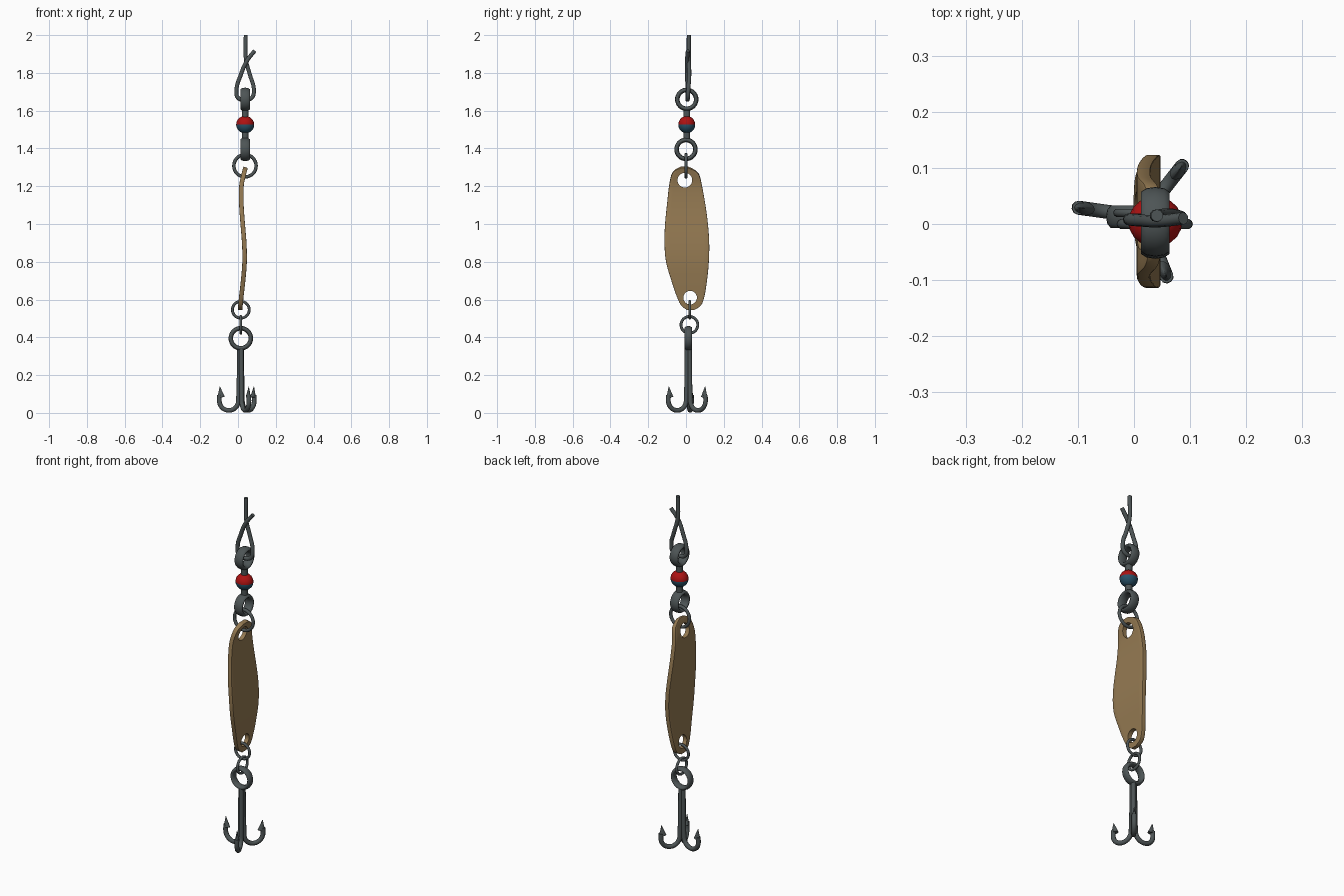
import bpy, bmesh, math
from mathutils import Vector

if "Cube" in bpy.data.objects:
    bpy.data.objects.remove(bpy.data.objects["Cube"])


def material(name, rgb):
    m = bpy.data.materials.new(name)
    m.diffuse_color = (*rgb, 1)
    m.use_nodes = True
    m.node_tree.nodes["Principled BSDF"].inputs["Base Color"].default_value = m.diffuse_color
    return m


STEEL = material("dark_steel", (0.075, 0.09, 0.092))
RED = material("red_paint", (0.42, 0.006, 0.006))
BLUE = material("blue_paint", (0.022, 0.085, 0.14))
BRASS = material("brass", (0.30, 0.195, 0.085))


def finish(name, *mats, angle=40):
    o = bpy.context.object
    o.name = name
    for m in mats:
        o.data.materials.append(m)
    bpy.ops.object.shade_smooth_by_angle(angle=math.radians(angle))
    return o


def select_only(o):
    bpy.ops.object.select_all(action='DESELECT')
    o.select_set(True)
    bpy.context.view_layer.objects.active = o


def ring(name, loc, outer, tube, axis, flat=1.0):
    """Ring whose axis is x or y; flat stretches the section along the axis."""
    rot = (0, math.pi / 2, 0) if axis == 'x' else (math.pi / 2, 0, 0)
    bpy.ops.mesh.primitive_torus_add(location=loc, rotation=rot, major_segments=32, minor_segments=10,
                                     major_radius=outer - tube, minor_radius=tube)
    bpy.context.object.scale = (1, 1, flat)
    return finish(name, STEEL, angle=60)


def wire(name, pts, radius, smooth):
    cu = bpy.data.curves.new(name, 'CURVE')
    cu.dimensions = '3D'
    cu.bevel_depth, cu.bevel_resolution, cu.use_fill_caps = radius, 3, True
    if smooth:
        s = cu.splines.new('BEZIER')
        s.bezier_points.add(len(pts) - 1)
        s.resolution_u = 6
        for b, p in zip(s.bezier_points, pts):
            b.co = p
            b.handle_left_type = b.handle_right_type = 'AUTO'
    else:
        s = cu.splines.new('POLY')
        s.points.add(len(pts) - 1)
        for b, p in zip(s.points, pts):
            b.co = (*p, 1)
    o = bpy.data.objects.new(name, cu)
    bpy.context.collection.objects.link(o)
    select_only(o)
    bpy.ops.object.convert(target='MESH')
    return finish(name, STEEL, angle=60)


# Line looped through the top eye, ends crossing above it
wire("line_loop", [(0.041, 0.015, 2.0), (0.042, 0.015, 1.87), (0.063, 0.017, 1.79), (0.084, 0.012, 1.71),
                   (0.073, 0.01, 1.668), (0.037, 0.008, 1.658), (0.0, 0.008, 1.668), (-0.008, 0.008, 1.71),
                   (0.015, 0.006, 1.79), (0.045, 0.005, 1.86), (0.088, 0.01, 1.917)], 0.011, True)

# Swivel: two eyes, stem and two-colour bead
SX, SY = 0.038, 0.004
ring("swivel_top_eye", (SX, SY, 1.66), 0.062, 0.012, 'x', 2.2)
ring("swivel_bottom_eye", (SX, SY - 0.004, 1.395), 0.062, 0.012, 'x', 2.2)
bpy.ops.mesh.primitive_cylinder_add(vertices=16, radius=0.018, depth=0.165, location=(SX, SY, 1.527))
finish("swivel_stem", STEEL)
bpy.ops.mesh.primitive_uv_sphere_add(segments=20, ring_count=10, location=(SX, SY, 1.526))
bpy.context.object.scale = (0.048, 0.045, 0.046)
bead = finish("swivel_bead", RED, BLUE)
for p in bead.data.polygons:
    p.material_index = int(p.center.z < 0)

# Split rings
ring("upper_split_ring", (0.037, 0.0, 1.308), 0.068, 0.009, 'y')
ring("lower_split_ring", (0.015, 0.02, 0.546), 0.052, 0.0075, 'y')
ring("hook_link_ring", (0.015, 0.018, 0.466), 0.052, 0.0075, 'x')

# Spoon blade rows: z, left y, right y, x of the S-bent mid surface
ROWS = [(1.30, -0.028, 0.012, 0.041), (1.285, -0.058, 0.045, 0.036), (1.26, -0.077, 0.07, 0.03),
        (1.2, -0.09, 0.085, 0.018), (1.1, -0.101, 0.103, 0.018), (1.0, -0.111, 0.116, 0.025),
        (0.9, -0.114, 0.123, 0.033), (0.8, -0.106, 0.121, 0.035), (0.7, -0.077, 0.111, 0.027),
        (0.62, -0.05, 0.098, 0.018), (0.57, -0.026, 0.08, 0.013), (0.545, 0.006, 0.042, 0.011)]
SUB, COLS = 3, 8


def row_at(u):
    """Catmull-Rom interpolation between the rows."""
    i = min(int(u), len(ROWS) - 2)
    t = u - i
    a, b, c, d = (Vector(ROWS[max(0, min(len(ROWS) - 1, i + k))]) for k in (-1, 0, 1, 2))
    return 0.5 * (2 * b + (c - a) * t + (2 * a - 5 * b + 4 * c - d) * t * t + (3 * b - a - 3 * c + d) * t ** 3)


bm = bmesh.new()
grid = []
for k in range((len(ROWS) - 1) * SUB + 1):
    z, l, r, x = row_at(k / SUB)
    grid.append([bm.verts.new((x, l + (r - l) * j / COLS, z)) for j in range(COLS + 1)])
for a, b in zip(grid, grid[1:]):
    for j in range(COLS):
        bm.faces.new((a[j], b[j], b[j + 1], a[j + 1]))
me = bpy.data.meshes.new("spoon_blade")
bm.to_mesh(me)
bm.free()
spoon = bpy.data.objects.new("spoon_blade", me)
bpy.context.collection.objects.link(spoon)
sol = spoon.modifiers.new("thickness", 'SOLIDIFY')
sol.thickness, sol.offset = 0.024, 0
bev = spoon.modifiers.new("soft_edge", 'BEVEL')
bev.width, bev.segments, bev.limit_method, bev.angle_limit = 0.007, 2, 'ANGLE', math.radians(50)
cutters = []
for y, z, r in ((-0.006, 1.232, 0.039), (0.022, 0.61, 0.036)):
    bpy.ops.mesh.primitive_cylinder_add(vertices=24, radius=r, depth=0.3, location=(0.02, y, z),
                                        rotation=(0, math.pi / 2, 0))
    c = bpy.context.object
    c.name, c.hide_render = "hole_cutter", True
    cut = spoon.modifiers.new("hole", 'BOOLEAN')
    cut.operation, cut.solver, cut.object = 'DIFFERENCE', 'EXACT', c
    cutters.append(c)
select_only(spoon)
bpy.ops.object.convert(target='MESH')
finish("spoon_blade", BRASS)
for c in cutters:
    bpy.data.objects.remove(c)

# Treble hook: eye and three barbed prongs
HX, HY = 0.015, 0.013
ring("hook_eye", (HX, HY, 0.395), 0.065, 0.012, 'y', 1.75)
profile = [(0.008, 0.345), (0.009, 0.2), (0.011, 0.12)]
profile += [(0.064 - 0.051 * math.cos(t), 0.064 - 0.051 * math.sin(t))
            for t in (math.pi * i / 14 for i in range(15))] + [(0.114, 0.095)]
for n, deg in enumerate((172, 292, 52)):
    a = math.radians(deg)
    ca, sa = math.cos(a), math.sin(a)
    wire(f"hook_prong_{n + 1}", [(HX + r * ca, HY + r * sa, z) for r, z in profile], 0.0125, False)
    bpy.ops.mesh.primitive_cone_add(vertices=12, radius1=0.02, radius2=0.001, depth=0.058,
                                    location=(HX + 0.109 * ca, HY + 0.109 * sa, 0.111), rotation=(0, 0.12, a))
    bpy.context.object.scale = (1, 0.62, 1)
    finish(f"hook_barb_{n + 1}", STEEL)
